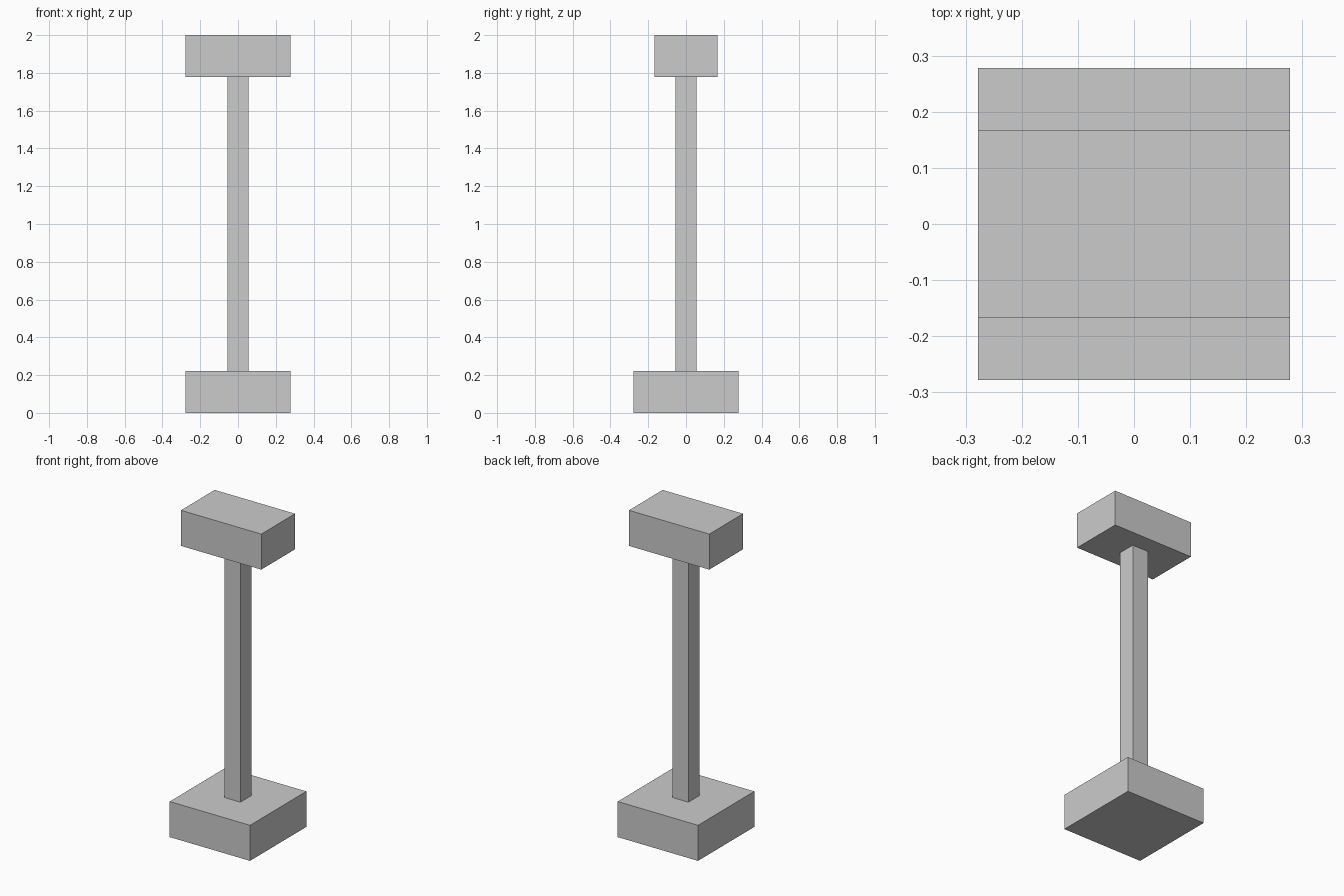
import bpy

if "Cube" in bpy.data.objects:
    bpy.data.objects.remove(bpy.data.objects["Cube"])

U = 2 / 18  # the model is 18 units tall


def box(name, width, depth, z0, z1):
    """Box centred on x = y = 0, spanning z0..z1 (all in units of U)."""
    bpy.ops.mesh.primitive_cube_add(size=1, location=(0, 0, (z0 + z1) / 2 * U))
    ob = bpy.context.object
    ob.name = name
    ob.scale = (width * U, depth * U, (z1 - z0) * U)
    bpy.ops.object.transform_apply(location=False, rotation=False, scale=True)
    return ob


# Square foot, slim post and oblong head
box("base", 5, 5, 0, 2)
box("post", 1, 1, 2, 16)
box("head", 5, 3, 16, 18)
